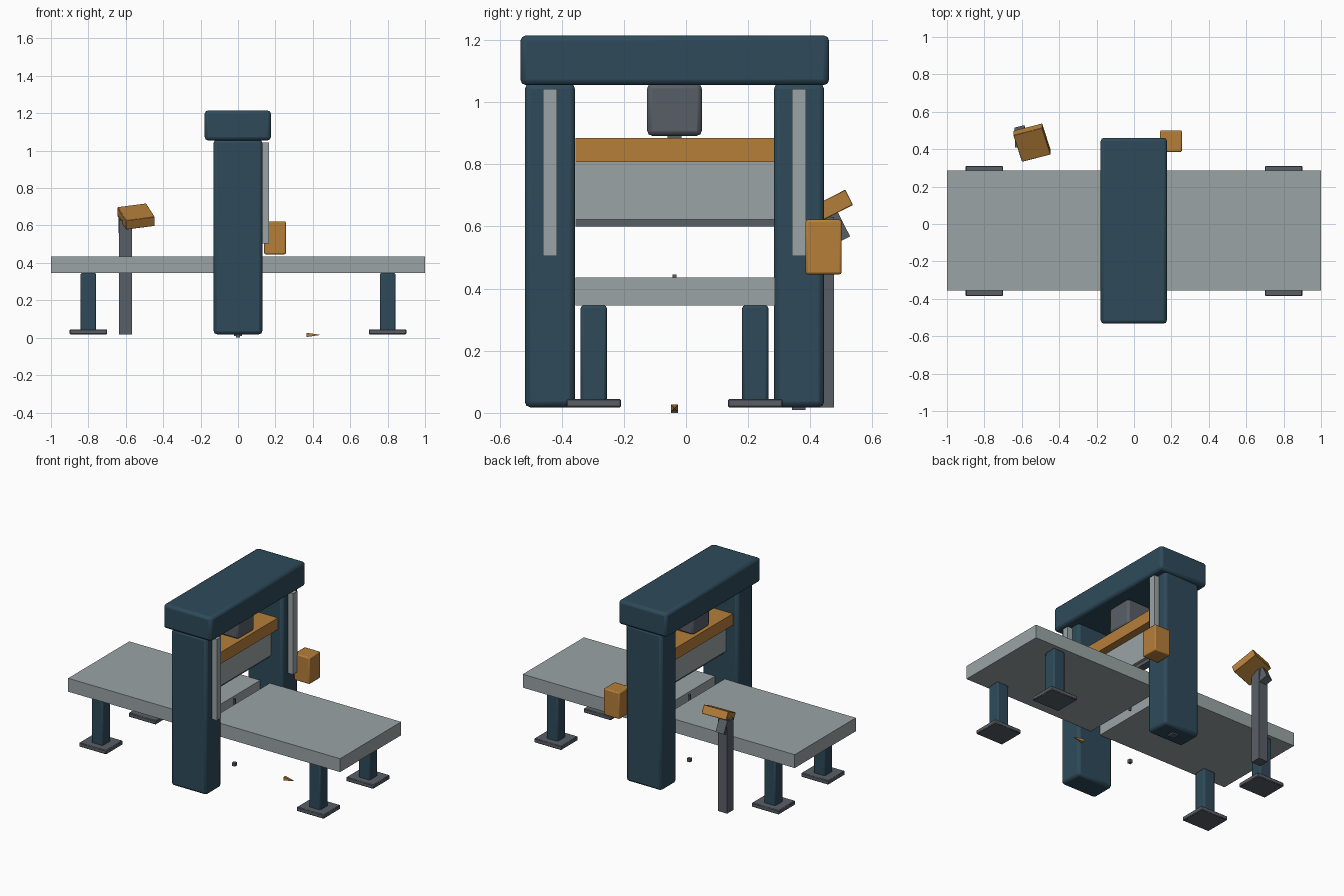
import bpy
import math

if "Cube" in bpy.data.objects:
    bpy.data.objects.remove(bpy.data.objects["Cube"])


def lin(c):
    c /= 255
    return c / 12.92 if c <= 0.04045 else ((c + 0.055) / 1.055) ** 2.4


def material(name, r, g, b):
    m = bpy.data.materials.new(name)
    m.diffuse_color = (lin(r), lin(g), lin(b), 1)
    m.use_nodes = True
    m.node_tree.nodes["Principled BSDF"].inputs["Base Color"].default_value = m.diffuse_color
    return m


BLUE = material("steel_blue", 46, 74, 90)
GREY = material("light_grey", 155, 164, 165)
DARK = material("dark_grey", 89, 95, 103)
OCHRE = material("ochre", 182, 127, 58)
MID = -0.037  # centre line of the frame in y


def box(name, mat, x, y, z, bevel=0.0, segments=2):
    """Box from (min, max) ranges with optional rounded edges."""
    bpy.ops.mesh.primitive_cube_add(size=1)
    o = bpy.context.object
    o.name = name
    o.location = [(a + b) / 2 for a, b in (x, y, z)]
    o.scale = [b - a for a, b in (x, y, z)]
    bpy.ops.object.transform_apply(location=False, rotation=False, scale=True)
    o.data.materials.append(mat)
    if bevel:
        mod = o.modifiers.new("rounding", 'BEVEL')
        mod.width = bevel
        mod.segments = segments
        bpy.ops.object.shade_smooth_by_angle(angle=math.radians(35))
    return o


def sym(half, centre=0.0):
    return (centre - half, centre + half)


# Portal frame
box("top_beam", BLUE, (-0.178, 0.176), (-0.533, 0.461), (1.055, 1.215), 0.018)
for side, label in ((-1, "front"), (1, "back")):
    box(label + "_column", BLUE, sym(0.13), sym(0.081, MID + side * 0.401),
        (0.018, 1.06), 0.018)
    box(label + "_guide_rail", GREY, (0.12, 0.166), sym(0.0225, MID + side * 0.4),
        (0.505, 1.043))
box("column_anchor", DARK, sym(0.022), sym(0.022, 0.363), (0.009, 0.03))

# Two table halves with a slot between them
for side, label in ((-1, "left"), (1, "right")):
    inner, outer = 0.035 * side, 1.0 * side
    box(label + "_table", GREY, (min(inner, outer), max(inner, outer)),
        sym(0.321, -0.035), (0.346, 0.435))
    # Table legs and foot plates
    for row, end in ((-1, "front"), (1, "back")):
        y = MID + row * 0.26
        box(f"{label}_{end}_leg", BLUE, sym(0.042, side * 0.8), sym(0.042, y),
            (0.03, 0.346), 0.009)
        box(f"{label}_{end}_foot", DARK, sym(0.1, side * 0.8), sym(0.088, y),
            (0.018, 0.045), 0.004, 1)

# Press ram
box("motor_housing", DARK, sym(0.088), sym(0.088, MID), (0.892, 1.06), 0.016)
box("ram_rod", DARK, sym(0.022), sym(0.022, MID), (0.87, 0.91))
box("ram_bar", OCHRE, sym(0.095), sym(0.321, -0.035), (0.808, 0.885))
box("ram_panel", GREY, sym(0.044), sym(0.321, -0.035), (0.622, 0.81))
box("ram_blade", DARK, sym(0.025), sym(0.321, -0.035), (0.6, 0.63))

# Control box on the back column
box("control_box", OCHRE, (0.14, 0.256), (0.385, 0.501), (0.446, 0.622), 0.007)

# Operator post with tilted console
box("console_post", DARK, (-0.636, -0.568), (0.408, 0.476), (0.018, 0.63))
tilt = (math.radians(27), 0, math.radians(16))
for part in (
    box("console_bracket", DARK, sym(0.027, -0.605), sym(0.028, 0.475), sym(0.05, 0.597)),
    box("console_head", OCHRE, sym(0.08, -0.545), sym(0.083, 0.435),
        sym(0.0275, 0.648), 0.002, 1),
):
    part.rotation_mode = 'ZYX'
    part.rotation_euler = tilt

# Small gauge pin in the slot, floor block and floor pointer
box("gauge_pin", DARK, sym(0.007), sym(0.007, MID), (0.36, 0.446))
box("floor_block", DARK, sym(0.011), sym(0.011, MID), (0.0, 0.022))
bpy.ops.mesh.primitive_cone_add(vertices=4, radius1=0.016, radius2=0, depth=0.075,
                                location=(0.405, MID, 0.015))
pointer = bpy.context.object
pointer.name = "floor_pointer"
pointer.rotation_mode = 'ZYX'
pointer.rotation_euler = (0, math.radians(90), math.radians(45))
pointer.data.materials.append(OCHRE)
